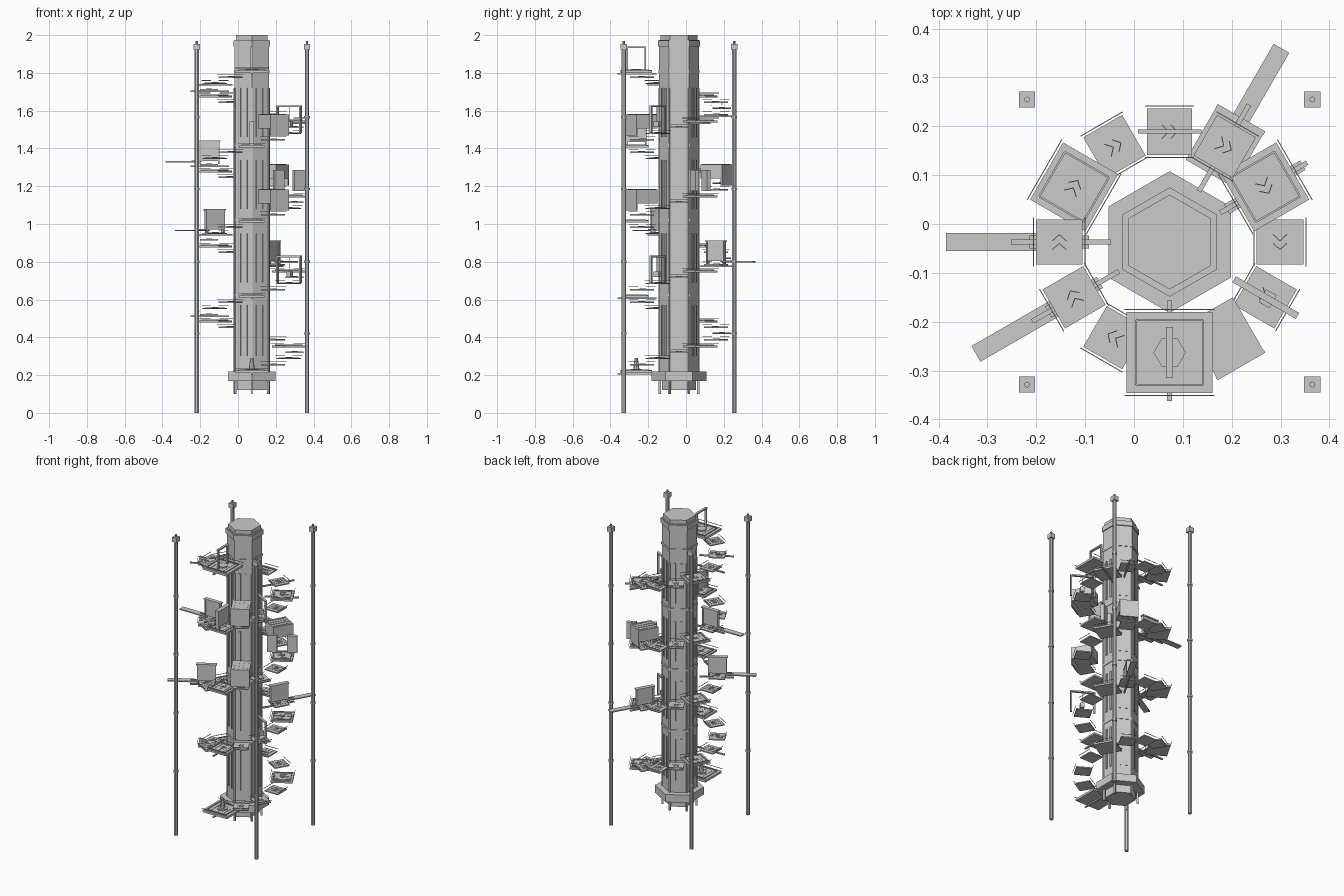
import bpy, bmesh, math
from mathutils import Matrix, Vector

if "Cube" in bpy.data.objects:
    bpy.data.objects.remove(bpy.data.objects["Cube"])

CX, CY = 0.073, -0.037          # tower axis


def finish(name, bm):
    me = bpy.data.meshes.new(name)
    bm.to_mesh(me)
    bm.free()
    ob = bpy.data.objects.new(name, me)
    bpy.context.collection.objects.link(ob)
    return ob


def box(bm, frame, c, s, rz=0):
    m = frame @ Matrix.Translation(c) @ Matrix.Rotation(rz, 4, 'Z') @ Matrix.Diagonal((*s, 1))
    bmesh.ops.create_cube(bm, size=1, matrix=m)


def prism(bm, x, y, z0, z1, r0, r1=None, n=6, rot=0, frame=Matrix()):
    m = frame @ Matrix.Translation((x, y, (z0 + z1) / 2)) @ Matrix.Rotation(rot, 4, 'Z')
    bmesh.ops.create_cone(bm, cap_ends=True, segments=n, radius1=r0,
                          radius2=r0 if r1 is None else r1, depth=z1 - z0, matrix=m)


def polar(deg, z=0):
    return Matrix.Translation((CX, CY, z)) @ Matrix.Rotation(math.radians(deg), 4, 'Z')


# hexagonal column with bands, cap and base (a vertex points to +y)
bm = bmesh.new()
for z0, z1, r in ((0.12, 0.17, 0.09), (0.22, 1.975, 0.105), (1.94, 1.972, 0.112),
                  (1.972, 2.0, 0.097), (0.615, 0.63, 0.109), (1.015, 1.03, 0.109),
                  (1.41, 1.425, 0.109), (1.80, 1.815, 0.109)):
    prism(bm, CX, CY, z0, z1, r)
finish("column", bm)
bm = bmesh.new()
prism(bm, CX, CY, 0.17, 0.22, 0.145)
finish("column_base", bm)

# corner ribs that end in short feet
bm = bmesh.new()
for k in range(6):
    box(bm, polar(30 + 60 * k), (0.102, 0, 0.91), (0.012, 0.01, 1.62))
finish("corner_ribs", bm)

# twin raised strips on every face
bm = bmesh.new()
for k in range(6):
    for z0, z1 in ((0.30, 0.57), (0.69, 0.95), (1.08, 1.34), (1.46, 1.72)):
        for t in (-0.02, 0.02):
            box(bm, polar(60 * k), (0.092, t, (z0 + z1) / 2), (0.008, 0.012, z1 - z0))
finish("column_strips", bm)

# four free-standing poles with collars and caps
for sx in (-1, 1):
    for sy in (-1, 1):
        x, y = CX + sx * 0.292, CY + sy * 0.292
        bm = bmesh.new()
        prism(bm, x, y, 0, 1.93, 0.0125, n=8, rot=math.pi / 8)
        for z in (0.42, 0.80, 1.185, 1.565):
            prism(bm, x, y, z - 0.006, z + 0.006, 0.0165, n=8, rot=math.pi / 8)
        box(bm, Matrix(), (x, y, 1.938), (0.033, 0.033, 0.03))
        prism(bm, x, y, 1.95, 1.969, 0.006, n=8)
        finish("pole", bm)


def rails(bm, f, c, dr, dt):
    for s in (-1, 1):
        box(bm, f, (c + s * (dr / 2 + 0.005), 0, 0.012), (0.002, dt + 0.008, 0.003))
    for k in (-1, 0, 1):                      # plank seams
        box(bm, f, (c, k * dt * 0.25, 0.0005), (dr, 0.0015, 0.002))


def chevrons(bm, f, c):
    for t in (-0.012, 0.006):
        for s in (-1, 1):
            box(bm, f, (c + s * 0.007, t + 0.003, 0.002), (0.02, 0.002, 0.003), s * math.radians(42))


def gate(f, r0, r1, h):
    bm = bmesh.new()
    for r in (r0, r1):
        box(bm, f, (r, 0, h / 2), (0.009, 0.012, h))
    box(bm, f, ((r0 + r1) / 2, 0, h), (r1 - r0 + 0.009, 0.014, 0.009))
    return bm


BAR = {9, 12, 17, 22, 33, 40, 41, 45, 46}
WALL = {17, 22, 33, 36}
TUNNEL = {25, 29, 37}

# spiral of 49 treads, a landing every fourth one
for i in range(49):
    z = 0.225 + 0.0331 * i
    f = polar(270 + 30 * i, z)
    if i % 48 == 0:
        dr, dt, th = 0.166, 0.176, 0.014
    elif i % 4 == 0:
        dr, dt, th = 0.13, 0.135, 0.011
    else:
        dr, dt, th = 0.096, 0.092, 0.007
    c = 0.226
    bm = bmesh.new()
    box(bm, f, (c, 0, -th / 2), (dr, dt, th))
    rails(bm, f, c, dr, dt)
    if i % 48:
        chevrons(bm, f, c)
    if i % 4 == 0:                            # raised border on landings
        for s in (-1, 1):
            box(bm, f, (c + s * dr * 0.4, 0, 0.002), (0.004, dt * 0.78, 0.006))
            box(bm, f, (c, s * dt * 0.39, 0.002), (dr * 0.8, 0.004, 0.006))
    if i in BAR or i % 48 == 0:               # radial support bar
        box(bm, f, (0.2225, 0, -th - 0.004), (0.205, 0.010, 0.008))
    finish("landing" if i % 4 == 0 else "step", bm)

    if i in WALL:                             # wall across the path
        bm = bmesh.new()
        box(bm, f, (c, 0, 0.07), (0.112, 0.02, 0.105))
        box(bm, f, (c, 0, 0.122), (0.122, 0.026, 0.007))
        for s in (-1, 1):
            box(bm, f, (c + s * 0.05, 0, 0.06), (0.008, 0.026, 0.12))
        finish("barrier_wall", bm)
        if i != 36:                           # plank reaching outwards
            bm = bmesh.new()
            box(bm, f, (0.365, 0, 0.012), (0.186, 0.037, 0.007))
            box(bm, f, (0.29, 0, 0.017), (0.06, 0.01, 0.006))
            finish("outer_plank", bm)
    if i in TUNNEL:                           # low block with outer shield
        bm = bmesh.new()
        box(bm, f, (0.226, 0, 0.093), (0.127, 0.111, 0.075))
        box(bm, f, (0.290, 0, 0.075), (0.008, 0.113, 0.112))
        for t in (-0.04, -0.013, 0.013, 0.04):
            box(bm, f, (0.226, t, 0.131), (0.127, 0.006, 0.004))
        finish("crawl_block", bm)
    if i == 28:                               # paired doors with a gap
        bm = bmesh.new()
        for r in (0.165, 0.285):
            box(bm, f, (r, 0, 0.078), (0.06, 0.022, 0.11))
        finish("split_doors", bm)
    if i in (14, 38):                         # gate with hanging weight
        bm = gate(f, 0.157, 0.298, 0.14)
        box(bm, f, (0.232, 0, 0.10), (0.003, 0.003, 0.08))
        box(bm, f, (0.232, 0, 0.045), (0.025, 0.03, 0.03))
        finish("hanging_gate", bm)
    if i == 42:                               # low hurdle bar
        bm = bmesh.new()
        box(bm, f, (c, 0, 0.02), (0.008, 0.13, 0.006))
        finish("hurdle_bar", bm)
    if i % 48 == 0:                           # hexagonal pad
        bm = bmesh.new()
        prism(bm, c, 0, 0, 0.008, 0.033, frame=f)
        if i == 0:
            prism(bm, c, 0, 0.008, 0.065, 0.016, 0.008, n=8, frame=f)
        finish("hex_pad", bm)
    if i == 48:                               # finish arch at the top
        finish("finish_arch", gate(f, 0.178, 0.274, 0.122))
